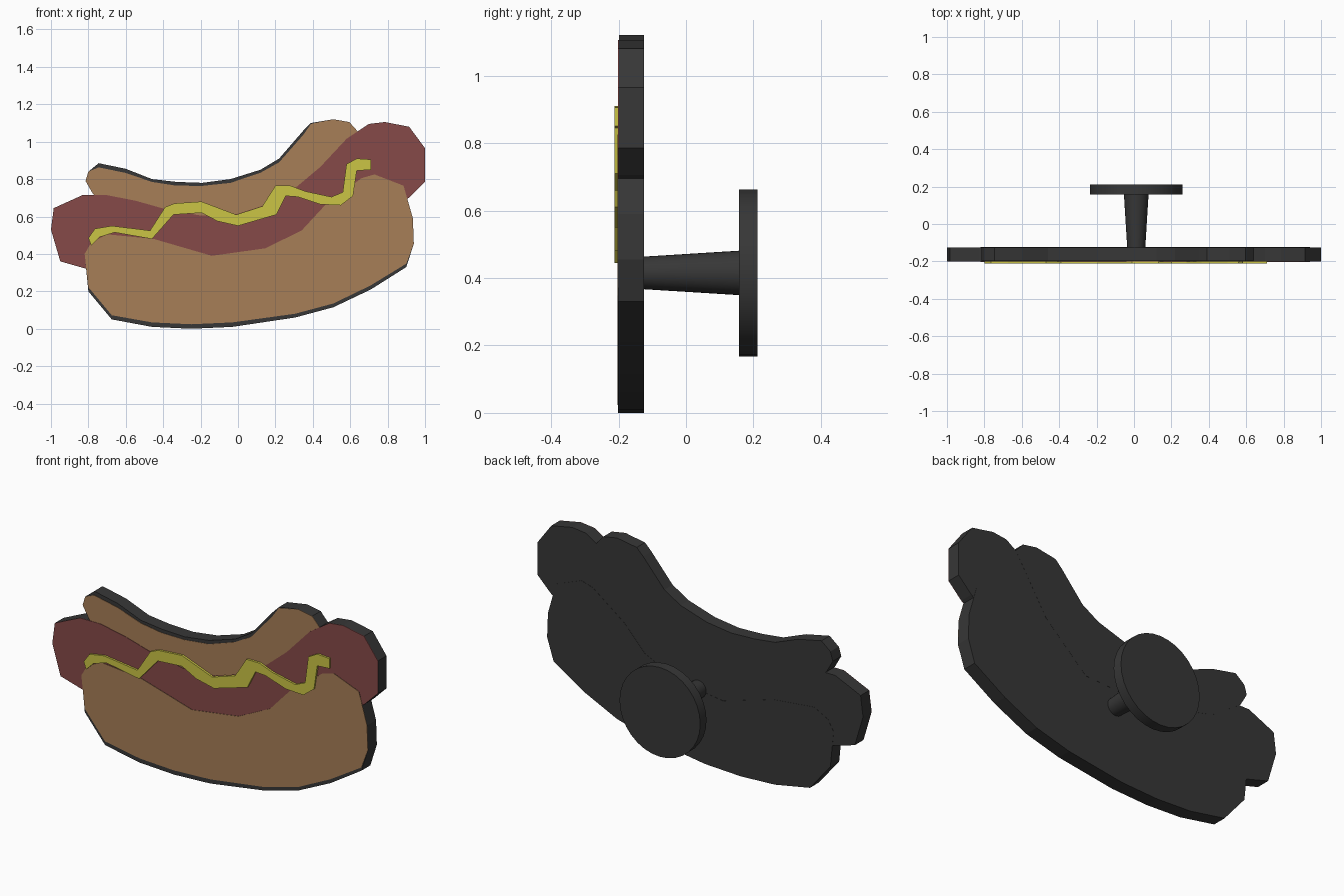
import bpy, bmesh, math
from mathutils import Matrix

if "Cube" in bpy.data.objects:
    bpy.data.objects.remove(bpy.data.objects["Cube"])


def material(name, rgb):
    m = bpy.data.materials.new(name)
    m.diffuse_color = (*rgb, 1)
    m.use_nodes = True
    m.node_tree.nodes["Principled BSDF"].inputs["Base Color"].default_value = m.diffuse_color
    return m


DARK = material("dark_plastic", (0.038, 0.038, 0.038))
TAN = material("bun_tan", (0.39, 0.21, 0.095))
RED = material("sausage_red", (0.24, 0.068, 0.065))
YELLOW = material("mustard_yellow", (0.60, 0.56, 0.06))


def finish(bm, name, mat):
    bmesh.ops.recalc_face_normals(bm, faces=bm.faces)
    me = bpy.data.meshes.new(name)
    bm.to_mesh(me)
    bm.free()
    me.materials.append(mat)
    ob = bpy.data.objects.new(name, me)
    bpy.context.collection.objects.link(ob)
    return ob


def plate(name, pts, y0, y1, mat):
    """Extrude an (x, z) outline from y0 to y1."""
    bm = bmesh.new()
    face = bm.faces.new([bm.verts.new((x, y0, z)) for x, z in pts])
    ext = bmesh.ops.extrude_face_region(bm, geom=[face])
    moved = [v for v in ext["geom"] if isinstance(v, bmesh.types.BMVert)]
    bmesh.ops.translate(bm, vec=(0, y1 - y0, 0), verts=moved)
    return finish(bm, name, mat)


def disc(name, y0, y1, r0, r1, mat):
    """Round part along y on the knob axis."""
    bm = bmesh.new()
    bmesh.ops.create_cone(bm, cap_ends=True, segments=32, radius1=r0, radius2=r1, depth=y1 - y0)
    bm.transform(Matrix.Translation((0.012, (y0 + y1) / 2, 0.415)) @ Matrix.Rotation(-math.pi / 2, 4, 'X'))
    ob = finish(bm, name, mat)
    bpy.ops.object.select_all(action='DESELECT')
    ob.select_set(True)
    bpy.context.view_layer.objects.active = ob
    bpy.ops.object.shade_smooth_by_angle(angle=math.radians(30))


# Outlines as (x, z); the buns add a trim that pulls in the coloured face
bun_back = [(-.815, .79, 0), (-.80, .84, 0), (-.745, .885, -.022), (-.60, .855, -.022),
            (-.46, .80, -.015), (-.33, .785, -.02), (-.19, .78, -.016), (-.04, .80, -.02),
            (.12, .85, -.016), (.22, .91, -.02), (.35, 1.06, -.022), (.39, 1.10, -.005),
            (.51, 1.12, 0), (.595, 1.105, 0), (.64, 1.055, 0), (.45, .75, 0),
            (.2, .52, 0), (-.2, .5, 0), (-.6, .6, 0), (-.775, .72, 0)]

sausage = [(-.83, .715), (-.985, .645), (-1.0, .53), (-.95, .36), (-.81, .32), (-.5, .25),
           (-.14, .22), (.3, .33), (.7, .55), (.92, .705), (1.0, .785), (1.0, .965),
           (.915, 1.08), (.785, 1.105), (.70, 1.095), (.58, 1.015), (.44, .865), (.315, .76),
           (.17, .67), (0, .615), (-.2, .605), (-.39, .64), (-.55, .685), (-.705, .715)]

bun_front = [(-.82, .40, 0), (-.80, .20, .022), (-.675, .05, .022), (-.46, .01, .024),
             (-.25, 0, .024), (-.03, .01, .024), (.305, .06, .02), (.51, .115, .02),
             (.71, .21, .022), (.90, .33, .018), (.94, .455, 0), (.935, .59, 0),
             (.885, .765, 0), (.73, .825, 0), (.66, .805, 0), (.465, .66, 0),
             (.34, .525, 0), (.145, .43, 0), (-.14, .39, 0), (-.45, .48, 0),
             (-.70, .505, 0), (-.785, .46, 0)]

mustard = [(-.80, .485), (-.765, .535), (-.675, .55), (-.47, .525), (-.39, .65), (-.34, .67),
           (-.195, .68), (-.01, .61), (.13, .655), (.20, .765), (.28, .765), (.36, .735),
           (.50, .705), (.56, .73), (.58, .88), (.635, .91), (.71, .905),
           (.71, .85), (.635, .845), (.615, .71), (.55, .66), (.44, .665), (.32, .705),
           (.255, .71), (.205, .61), (0, .55), (-.11, .575), (-.195, .62), (-.345, .61),
           (-.46, .48), (-.66, .515), (-.74, .49), (-.785, .445)]

# Dark backing slabs, each with a thin coloured front
BACK = -.124
for name, pts, front, face, back, mat in (
        ("bun_back", bun_back, -.197, -.199, BACK - .0005, TAN),
        ("sausage", sausage, -.198, -.201, BACK - .001, RED),
        ("bun_front", bun_front, -.2015, -.2035, BACK, TAN)):
    plate(name + "_slab", [p[:2] for p in pts], front, back, DARK)
    trimmed = [(p[0], p[1] + (p[2] if len(p) > 2 else 0)) for p in pts]
    plate(name + "_face", trimmed, face, front, mat)

# Mustard ribbon across the front
plate("mustard", mustard, -.212, -.2, YELLOW)

# Knob: tapered stem and round base at the back
disc("knob_stem", -.13, .16, .048, .066, DARK)
disc("knob_base", .157, .212, .248, .248, DARK)
